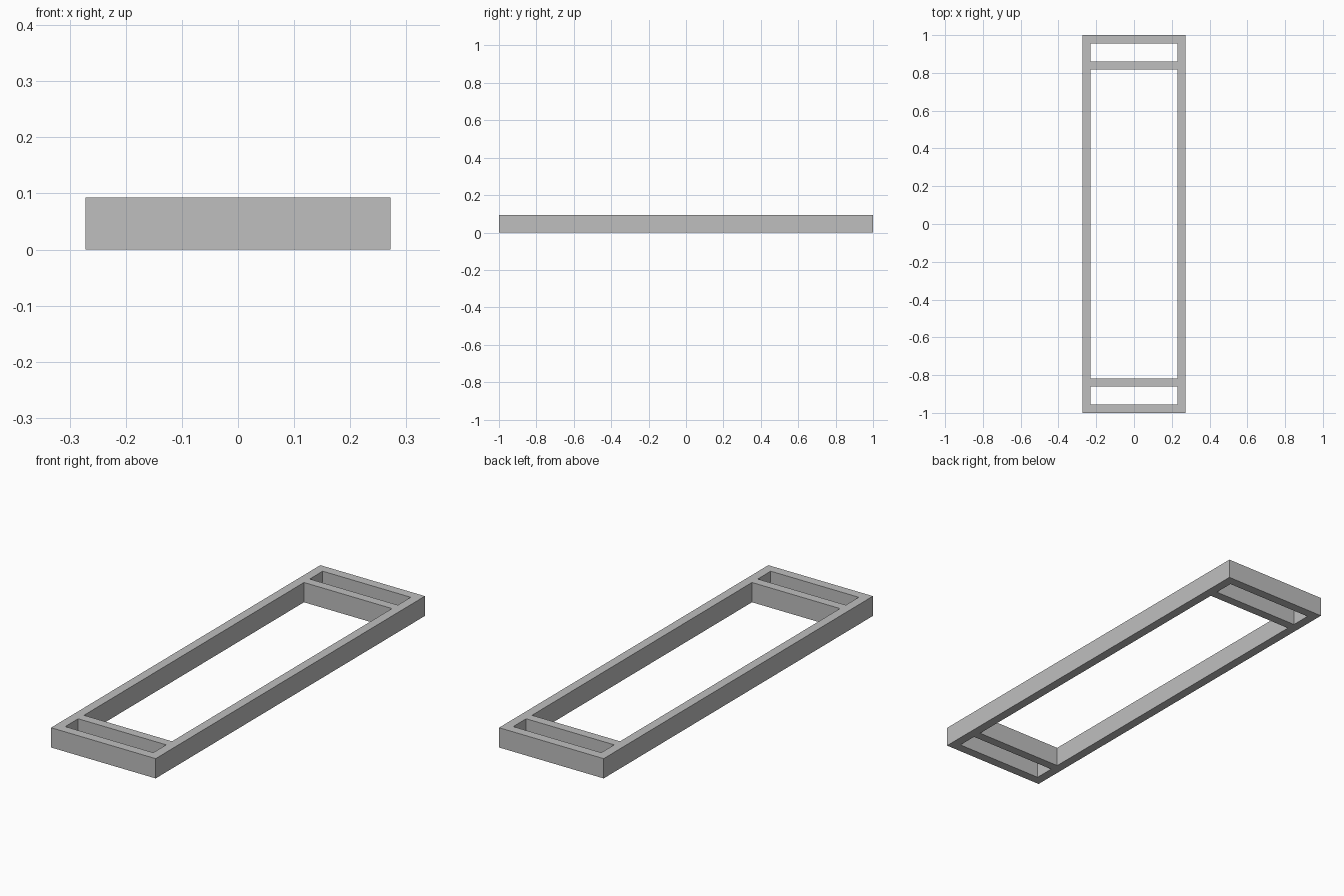
import bpy
import bmesh

if "Cube" in bpy.data.objects:
    bpy.data.objects.remove(bpy.data.objects["Cube"], do_unlink=True)

HEIGHT = 0.093
half_x = [0.229, 0.272]
half_y = [0.817, 0.86, 0.956, 1.0]

# Plain grey finish
grey = bpy.data.materials.new("plain grey")
grey.use_nodes = True
colour = (0.52, 0.52, 0.52, 1.0)
grey.diffuse_color = colour
grey.node_tree.nodes["Principled BSDF"].inputs["Base Color"].default_value = colour


def mirrored(values):
    return [-v for v in reversed(values)] + values


# Frame plan: side rails plus four cross bars, leaving three openings
xs, ys = mirrored(half_x), mirrored(half_y)
bm = bmesh.new()
grid = [[bm.verts.new((x, y, 0)) for x in xs] for y in ys]
for j in range(len(ys) - 1):
    for i in range(len(xs) - 1):
        is_rail = i != 1
        is_cross_bar = j % 2 == 0
        if is_rail or is_cross_bar:
            bm.faces.new((grid[j][i], grid[j][i + 1],
                          grid[j + 1][i + 1], grid[j + 1][i]))

# Raise the plan to full height, keeping the underside
raised = bmesh.ops.extrude_face_region(bm, geom=bm.faces[:], use_keep_orig=True)
top_verts = [g for g in raised["geom"] if isinstance(g, bmesh.types.BMVert)]
bmesh.ops.translate(bm, verts=top_verts, vec=(0, 0, HEIGHT))
bmesh.ops.recalc_face_normals(bm, faces=bm.faces[:])

mesh = bpy.data.meshes.new("frame")
bm.to_mesh(mesh)
bm.free()
mesh.materials.append(grey)
frame = bpy.data.objects.new("frame", mesh)
bpy.context.collection.objects.link(frame)
